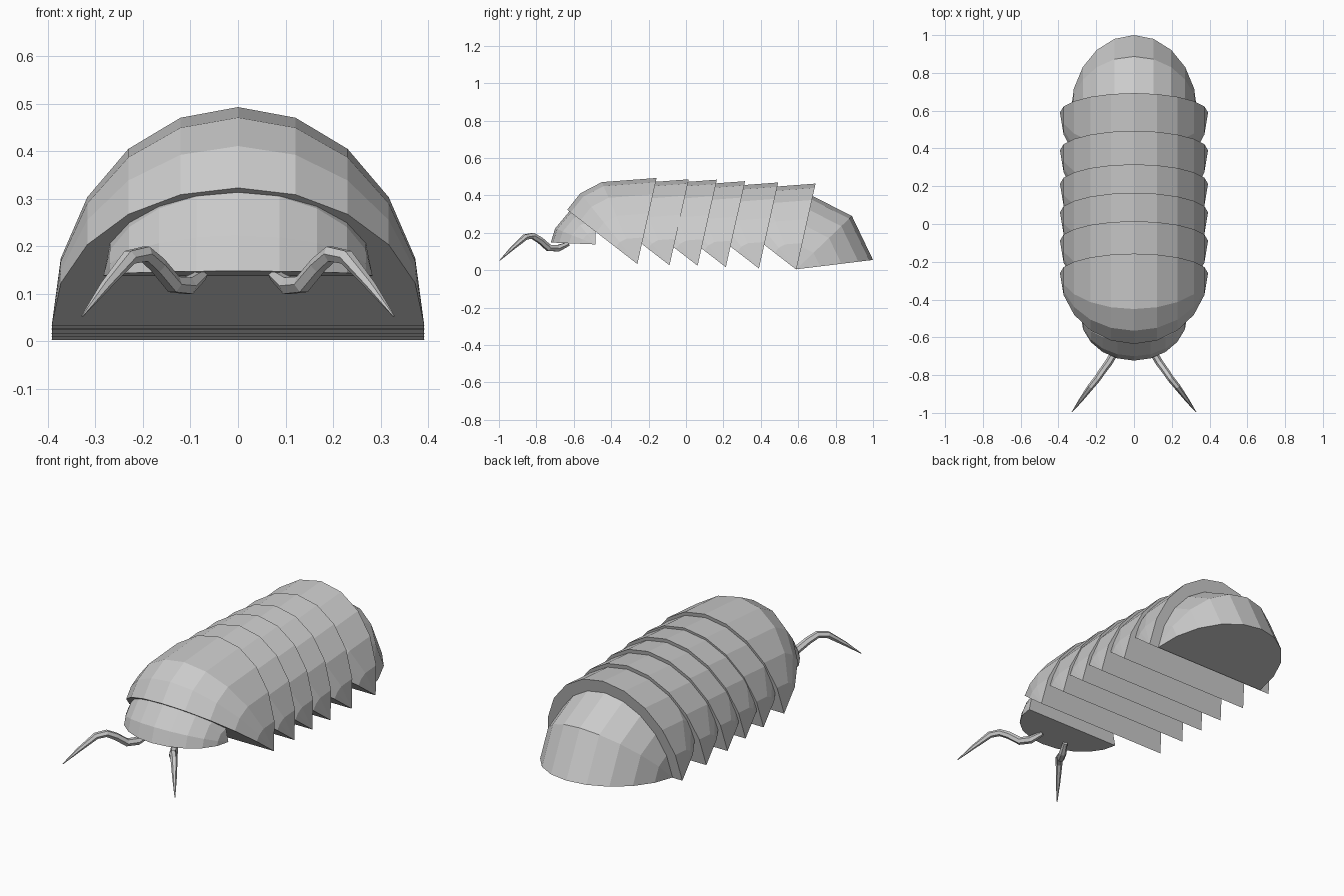
import bpy, bmesh, math
from mathutils import Vector

cube = bpy.data.objects.get("Cube")
if cube:
    bpy.data.objects.remove(cube, do_unlink=True)

# One shell colour for the whole animal
grey = bpy.data.materials.new("shell grey")
grey.use_nodes = True
colour = (0.6, 0.6, 0.6, 1)
grey.diffuse_color = colour
bsdf = grey.node_tree.nodes["Principled BSDF"]
bsdf.inputs["Base Color"].default_value = colour
bsdf.inputs["Roughness"].default_value = 0.7


def finish(name, bm):
    bmesh.ops.recalc_face_normals(bm, faces=bm.faces)
    mesh = bpy.data.meshes.new(name)
    bm.to_mesh(mesh)
    bm.free()
    mesh.materials.append(grey)
    obj = bpy.data.objects.new(name, mesh)
    bpy.context.collection.objects.link(obj)
    return obj


def fan_shell(name, y, z, half_width, crowns, steps=10):
    """Closed dome of half-ellipse ribs that share a hinge line along x.
    crowns are the (y, z) offsets of the top of each rib from the hinge."""
    bm = bmesh.new()
    left = bm.verts.new((half_width, y, z))
    right = bm.verts.new((-half_width, y, z))
    ribs = []
    for cy, cz in crowns:
        rib = [right]
        for i in range(1, steps):
            a = math.pi * (i / steps - 0.5)
            rib.append(bm.verts.new((half_width * math.sin(a),
                                     y + cy * math.cos(a), z + cz * math.cos(a))))
        ribs.append(rib + [left])
    for r0, r1 in zip(ribs, ribs[1:]):
        for i in range(steps):
            corners = [r0[i], r0[i + 1], r1[i + 1], r1[i]]
            bm.faces.new(list(dict.fromkeys(corners)))
    bm.faces.new(ribs[0])
    bm.faces.new(ribs[-1])
    return finish(name, bm)


# Six overlapping body plates, each a copy of the front one further back
plate = [(-0.375, 0.29), (-0.305, 0.378), (-0.19, 0.438), (0.103, 0.46)]
hinges = [(-0.26, 0.033), (-0.088, 0.026), (0.062, 0.024),
          (0.213, 0.016), (0.39, 0.009), (0.59, 0.003)]
for n, (y, z) in enumerate(hinges, 1):
    fan_shell(f"body_plate_{n}", y, z, 0.392, plate)

# Smaller tail cap opening backwards and head cap opening forwards
fan_shell("tail_plate", 0.59, 0.005, 0.335,
          [(0.41, 0.05), (0.297, 0.285), (0.06, 0.405)])
fan_shell("head", -0.485, 0.138, 0.283,
          [(-0.238, 0.01), (-0.215, 0.085), (-0.14, 0.175), (0.0, 0.22)])


# Tapered, bent antennae: x, y, z, radius
path = [(0.075, -0.63, 0.14, 0.012), (0.105, -0.685, 0.117, 0.02),
        (0.135, -0.735, 0.12, 0.02), (0.168, -0.78, 0.16, 0.019),
        (0.195, -0.82, 0.184, 0.018), (0.228, -0.86, 0.177, 0.017),
        (0.28, -0.93, 0.116, 0.011), (0.328, -0.995, 0.053, 0.002)]


def antenna(name, side, sides=6):
    bm = bmesh.new()
    pts = [Vector((side * p[0], p[1], p[2])) for p in path]
    rings = []
    for i, p in enumerate(pts):
        along = (pts[min(i + 1, len(pts) - 1)] - pts[max(i - 1, 0)]).normalized()
        across = along.cross(Vector((0, 0, 1))).normalized()
        up = across.cross(along)
        rings.append([bm.verts.new(p + path[i][3] * (
            across * math.cos(math.tau * k / sides) + up * math.sin(math.tau * k / sides)))
            for k in range(sides)])
    for r0, r1 in zip(rings, rings[1:]):
        for k in range(sides):
            j = (k + 1) % sides
            bm.faces.new((r0[k], r0[j], r1[j], r1[k]))
    bm.faces.new(rings[0])
    bm.faces.new(rings[-1])
    return finish(name, bm)


antenna("left_antenna", 1)
antenna("right_antenna", -1)
